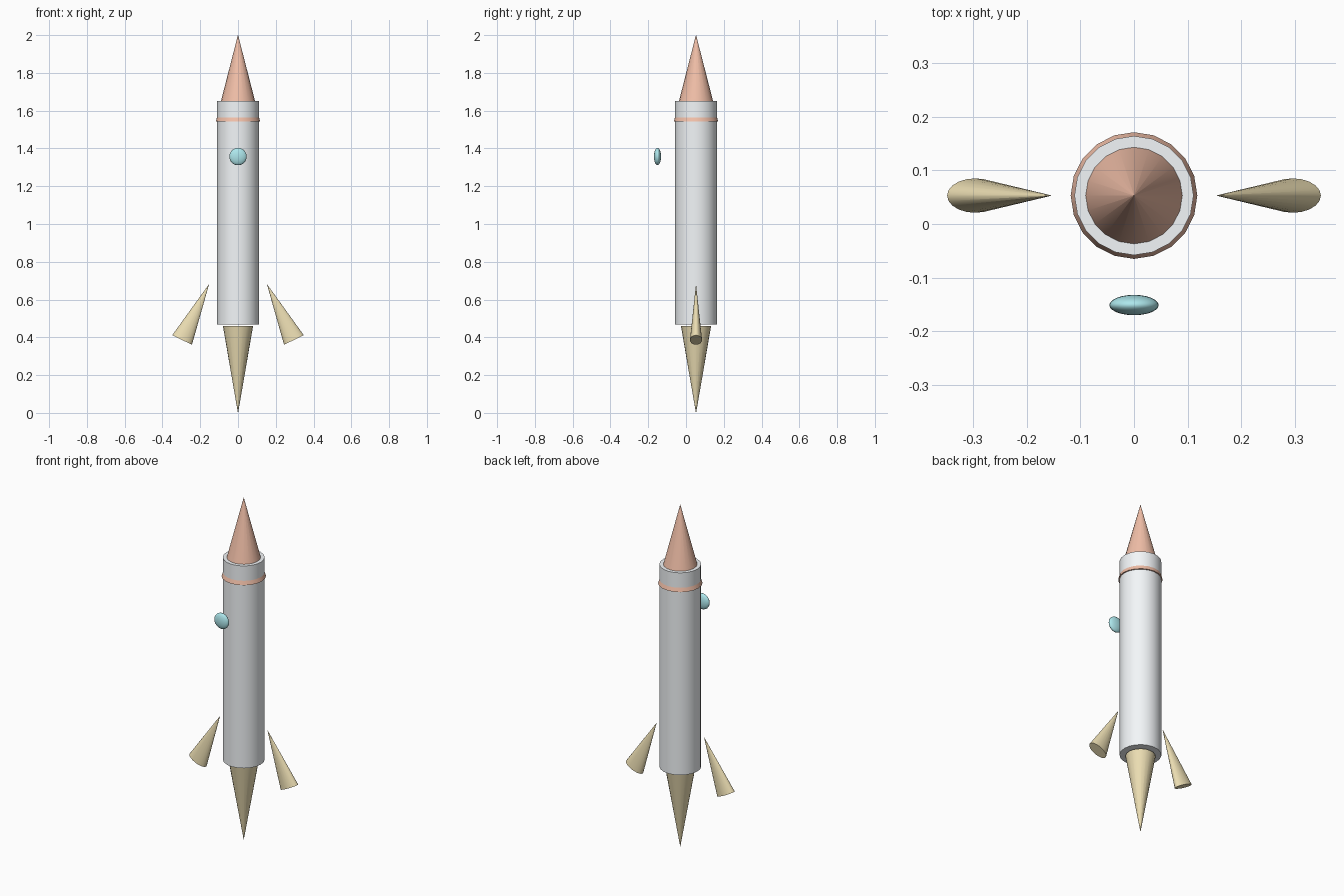
import bpy, math
from mathutils import Vector

if "Cube" in bpy.data.objects:
    bpy.data.objects.remove(bpy.data.objects["Cube"])

Y = 0.053      # rocket axis
SIDES = 20
TIP = 0.0005   # tiny blunt tip keeps the cone sides shaded cleanly


def material(name, color):
    m = bpy.data.materials.new(name)
    m.diffuse_color = (*color, 1)
    m.use_nodes = True
    m.node_tree.nodes["Principled BSDF"].inputs["Base Color"].default_value = m.diffuse_color
    return m


white = material("white", (0.90, 0.93, 0.95))
salmon = material("salmon", (0.88, 0.52, 0.39))
cream = material("cream", (0.84, 0.73, 0.45))
cyan = material("cyan", (0.42, 0.80, 0.84))


def finish(name, mat):
    ob = bpy.context.object
    ob.name = name
    bpy.ops.object.shade_smooth_by_angle(angle=math.radians(30))
    ob.data.materials.append(mat)
    return ob


def frustum(name, z0, r0, z1, r1, mat):
    bpy.ops.mesh.primitive_cone_add(vertices=SIDES, radius1=r0, radius2=r1,
                                    depth=z1 - z0, location=(0, Y, (z0 + z1) / 2))
    return finish(name, mat)


# Hull, nose, trim ring and exhaust flame
frustum("hull", 0.468, 0.111, 1.652, 0.111, white)
frustum("nose_cone", 1.652, 0.09, 2.0, TIP, salmon)
frustum("trim_ring", 1.542, 0.118, 1.565, 0.111, salmon)
frustum("flame", 0.0, TIP, 0.461, 0.08, cream)

# Flattened, tilted fins, one on each side
for side, label in ((-1, "left"), (1, "right")):
    tip = Vector((side * 0.154, Y, 0.68))
    base = Vector((side * 0.296, Y, 0.386))
    axis = tip - base
    bpy.ops.mesh.primitive_cone_add(vertices=SIDES, radius1=0.058, radius2=TIP,
                                    depth=axis.length)
    fin = finish(label + "_fin", cream)
    fin.location = (tip + base) / 2
    fin.rotation_euler = (0, math.atan2(axis.x, axis.z), 0)
    fin.scale = (1, 0.032 / 0.058, 1)

# Porthole floating in front of the hull
bpy.ops.mesh.primitive_uv_sphere_add(segments=24, ring_count=12, radius=1,
                                     location=(0, -0.151, 1.357))
porthole = finish("porthole", cyan)
porthole.scale = (0.046, 0.019, 0.046)
